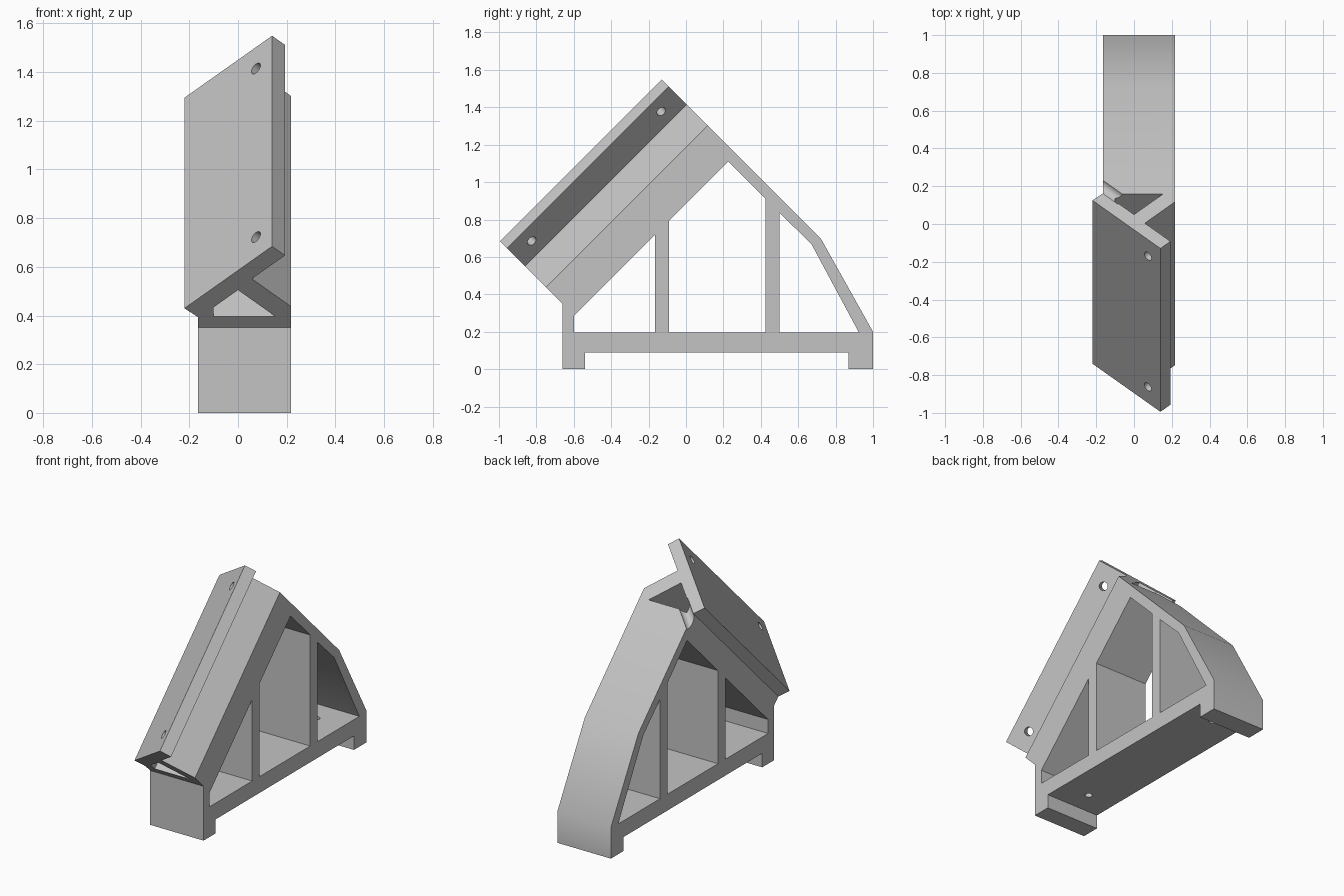
import bpy, math
from mathutils import Vector

cube = bpy.data.objects.get("Cube")
if cube:
    bpy.data.objects.remove(cube, do_unlink=True)

R2 = math.sqrt(2)
LOW, HIGH = -0.31, 1.42          # y + z at the two ends of the sloping rail
X0, X1 = -0.165, 0.217           # side faces of the frame


def rail_point(x, t, total):
    """Point on the 45 degree rail: t is height across it, total is y + z."""
    w = t * R2
    return Vector((x, (total - w) / 2, (total + w) / 2))


def prism(name, start, end):
    """Solid between two matching outlines."""
    n = len(start)
    faces = [list(range(n))[::-1], list(range(n, 2 * n))]
    faces += [[i, (i + 1) % n, n + (i + 1) % n, n + i] for i in range(n)]
    mesh = bpy.data.meshes.new(name)
    mesh.from_pydata(start + end, [], faces)
    obj = bpy.data.objects.new(name, mesh)
    bpy.context.collection.objects.link(obj)
    bpy.context.view_layer.objects.active = obj
    bpy.ops.object.mode_set(mode='EDIT')
    bpy.ops.mesh.select_all(action='SELECT')
    bpy.ops.mesh.normals_make_consistent(inside=False)
    bpy.ops.object.mode_set(mode='OBJECT')
    return obj


def side_prism(name, outline, x0, x1):
    return prism(name, [Vector((x0, y, z)) for y, z in outline],
                 [Vector((x1, y, z)) for y, z in outline])


def rail_prism(name, section, low, high):
    return prism(name, [rail_point(x, t, low) for x, t in section],
                 [rail_point(x, t, high) for x, t in section])


def rod(name, a, b, radius):
    axis = b - a
    bpy.ops.mesh.primitive_cylinder_add(vertices=32, radius=radius, depth=axis.length,
                                        location=(a + b) / 2,
                                        rotation=axis.to_track_quat('Z', 'Y').to_euler())
    obj = bpy.context.object
    obj.name = name
    return obj


def combine(target, other, operation):
    """Apply a boolean and discard the helper."""
    mod = target.modifiers.new(operation, 'BOOLEAN')
    mod.operation, mod.object, mod.solver = operation, other, 'EXACT'
    bpy.ops.object.select_all(action='DESELECT')
    bpy.context.view_layer.objects.active = target
    target.select_set(True)
    bpy.ops.object.modifier_apply(modifier=mod.name)
    bpy.data.objects.remove(other, do_unlink=True)


# Truss frame with two feet
TOP = 0.778
ends = [rail_point(0, TOP, s) for s in (HIGH, LOW)]
frame = side_prism("bracket_frame", [
    (-0.66, 0), (-0.54, 0), (-0.54, 0.09), (0.87, 0.09), (0.87, 0), (1, 0),
    (1, 0.2), (0.72, 0.70)] + [(p.y, p.z) for p in ends] + [(-0.66, 0.35)], X0, X1)

# Windows between the struts
windows = [
    [(-0.6, 0.195), (-0.165, 0.195), (-0.165, 0.72), (-0.6, 0.285)],
    [(-0.09, 0.195), (0.425, 0.195), (0.425, 0.91), (0.225, 1.11), (-0.09, 0.795)],
    [(0.5, 0.195), (0.925, 0.195), (0.67, 0.67), (0.5, 0.835)],
]
for outline in windows:
    combine(frame, side_prism("window_cutter", outline, -0.4, 0.4), 'DIFFERENCE')

# Tilted mounting plate with its supporting rail
rail = rail_prism("mounting_rail", [
    (-0.22, 0.827), (0.14, 1.187), (0.193, 1.134), (0.057, 0.998), (X1, 0.838),
    (X1, 0.72), (X0, 0.72), (X0, 0.776)], LOW, HIGH)
combine(frame, rail, 'UNION')

# Channel running through the rail
channel = rail_prism("channel_cutter", [
    (0, 0.933), (-0.1, 0.833), (-0.1, TOP), (0.155, TOP)], LOW - 0.2, HIGH + 0.2)
combine(frame, channel, 'DIFFERENCE')

# Screw holes through the plate flange
for total in (-0.14, 1.245):
    hole = rod("plate_hole_cutter", rail_point(0.03, 1.164, total),
               rail_point(0.17, 1.024, total), 0.026)
    combine(frame, hole, 'DIFFERENCE')

# Screw holes through the base
for y in (-0.39, 0.76):
    hole = rod("base_hole_cutter", Vector((0.026, y, 0.05)), Vector((0.026, y, 0.25)), 0.022)
    combine(frame, hole, 'DIFFERENCE')

# Round groove from the side into the channel at the upper end
groove = rod("groove_cutter", rail_point(-0.25, 0.641, HIGH),
             rail_point(-0.06, 0.831, HIGH), 0.035)
combine(frame, groove, 'DIFFERENCE')

# Single grey material
grey = bpy.data.materials.new("light_grey")
grey.use_nodes = True
colour = (0.55, 0.55, 0.55, 1)
grey.diffuse_color = colour
grey.node_tree.nodes["Principled BSDF"].inputs["Base Color"].default_value = colour
frame.data.materials.clear()
frame.data.materials.append(grey)
for face in frame.data.polygons:
    face.material_index = 0

bpy.ops.object.select_all(action='DESELECT')
frame.select_set(True)
bpy.context.view_layer.objects.active = frame
bpy.ops.object.shade_smooth_by_angle(angle=math.radians(30))
